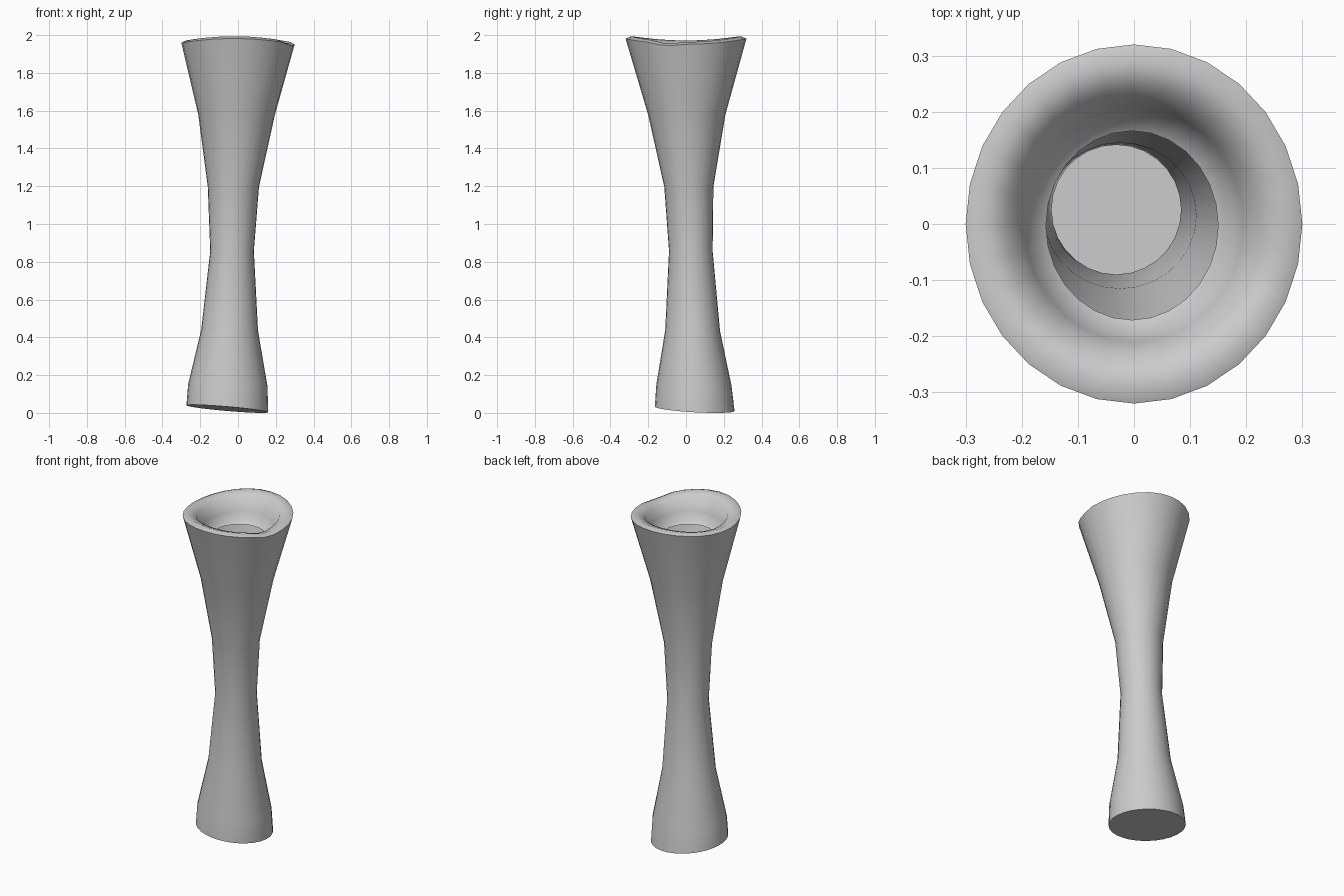
import bpy, bmesh, math

if "Cube" in bpy.data.objects:
    bpy.data.objects.remove(bpy.data.objects["Cube"])

SIDES = 28


def bottom_tilt(x, y):
    # slanted foot, higher at the left and front
    return -0.085 * (x + 0.057) - 0.055 * (y - 0.045)


def rim_wave(a):
    # rim rises at front and back, dips at the sides, small dent at the right
    d = math.atan2(math.sin(a + 0.35), math.cos(a + 0.35))
    return -0.013 * math.cos(2 * a) - 0.004 * math.cos(a) - 0.012 * math.exp(-(d / 0.2) ** 2)


# x_min, x_max, y_min, y_max, z, foot tilt, rim wave
profile = [
    (-0.273, 0.160, -0.165, 0.257, 0.025, 1.0, 0),
    (-0.264, 0.156, -0.157, 0.241, 0.150, 0.3, 0),
    (-0.195, 0.106, -0.110, 0.180, 0.440, 0.2, 0),
    (-0.147, 0.084, -0.090, 0.141, 0.860, 0.0, 0),
    (-0.160, 0.111, -0.115, 0.145, 1.200, 0.0, 0),
    (-0.210, 0.195, -0.200, 0.208, 1.580, 0.0, 0),
    (-0.300, 0.300, -0.320, 0.320, 1.972, 0.0, 1.0),
    (-0.275, 0.275, -0.290, 0.290, 1.984, 0.0, 1.0),
    (-0.228, 0.225, -0.240, 0.240, 1.965, 0.0, 0.9),
    (-0.195, 0.195, -0.210, 0.208, 1.890, 0.0, 0.3),
    (-0.178, 0.174, -0.190, 0.187, 1.845, 0.0, 0.0),
    (-0.157, 0.150, -0.171, 0.166, 1.830, 0.0, 0.0),
]

# hollow flared body with a rolled-in lip and closed foot
bm = bmesh.new()
rings = []
for x0, x1, y0, y1, z, tilt, wave in profile:
    ring = []
    for i in range(SIDES):
        a = 2 * math.pi * i / SIDES
        x = (x0 + x1) / 2 + (x1 - x0) / 2 * math.cos(a)
        y = (y0 + y1) / 2 + (y1 - y0) / 2 * math.sin(a)
        ring.append(bm.verts.new((x, y, z + tilt * bottom_tilt(x, y) + wave * rim_wave(a))))
    rings.append(ring)
for lo, hi in zip(rings, rings[1:]):
    for i in range(SIDES):
        j = (i + 1) % SIDES
        bm.faces.new((lo[i], lo[j], hi[j], hi[i]))
bm.faces.new(rings[0][::-1])

# stand on the floor
low = min(v.co.z for v in bm.verts)
for v in bm.verts:
    v.co.z -= low

mesh = bpy.data.meshes.new("flared_hollow_body")
bm.to_mesh(mesh)
bm.free()
body = bpy.data.objects.new("flared_hollow_body", mesh)
bpy.context.collection.objects.link(body)
bpy.context.view_layer.objects.active = body
body.select_set(True)
bpy.ops.object.shade_smooth_by_angle(angle=math.radians(60))
